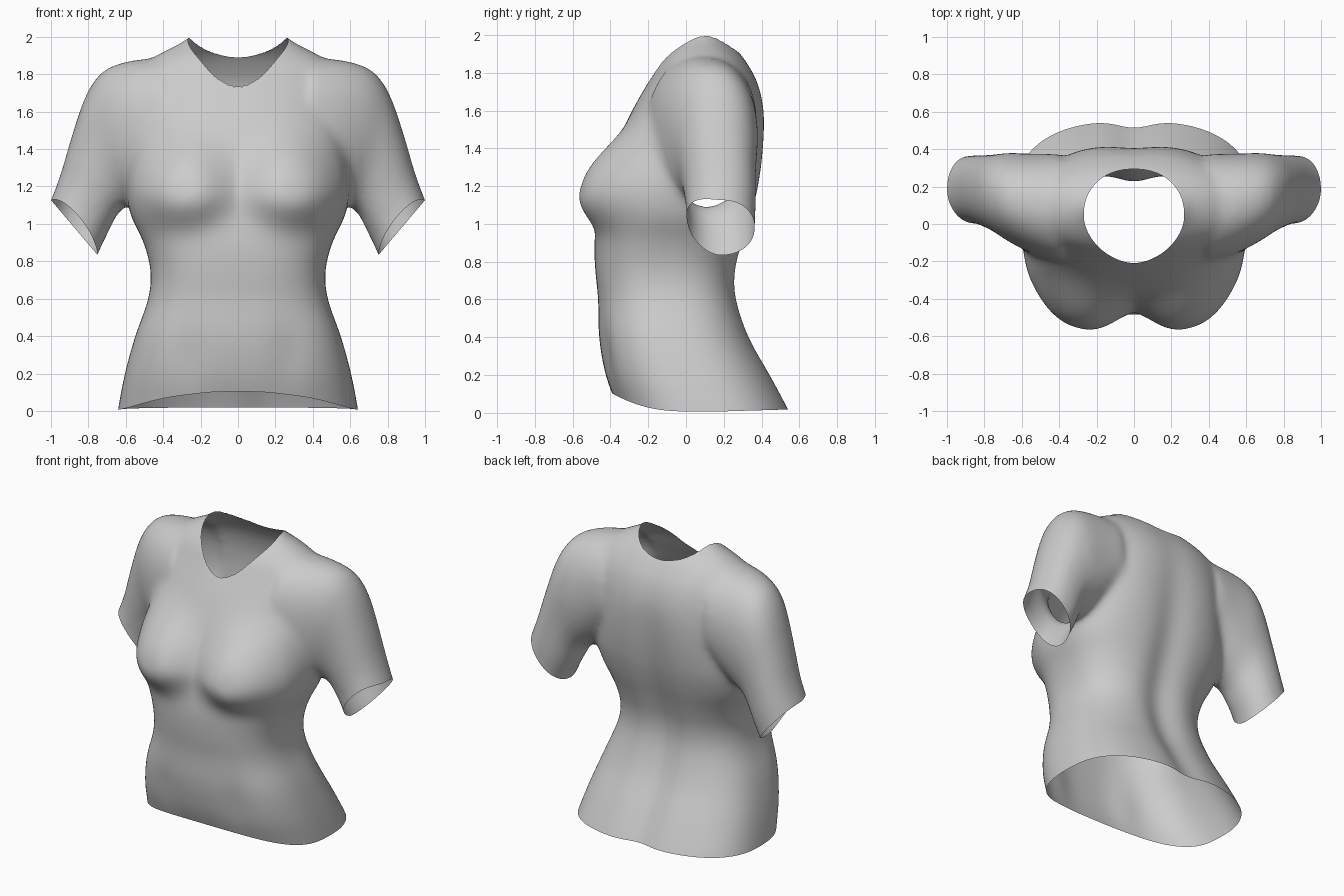
import bpy, bmesh, math
from mathutils import Vector

cube = bpy.data.objects.get("Cube")
if cube:
    bpy.data.objects.remove(cube, do_unlink=True)

SEGMENTS = 64


def spline(rows, steps):
    """Catmull-Rom interpolation through rows of numbers."""
    pts = [Vector(r) for r in rows]
    out = []
    for i in range(len(pts) - 1):
        a, b = pts[max(i - 1, 0)], pts[i]
        c, d = pts[i + 1], pts[min(i + 2, len(pts) - 1)]
        for s in range(steps):
            t = s / steps
            out.append(b + 0.5 * t * ((c - a) + t * ((2 * a - 5 * b + 4 * c - d)
                       + t * (3 * (b - c) + d - a))))
    return out + [pts[-1]]


def superellipse(power):
    for i in range(SEGMENTS):
        a = 2 * math.pi * i / SEGMENTS
        c, s = math.cos(a), math.sin(a)
        yield (math.copysign(abs(c) ** (2 / power), c),
               math.copysign(abs(s) ** (2 / power), s))


def loft(bm, rings):
    """Closed tube through a list of rings of points."""
    loops = [[bm.verts.new(p) for p in ring] for ring in rings]
    faces = [bm.faces.new(loops[0]), bm.faces.new(loops[-1])]
    for lo, hi in zip(loops, loops[1:]):
        for i in range(SEGMENTS):
            j = (i + 1) % SEGMENTS
            faces.append(bm.faces.new((lo[i], lo[j], hi[j], hi[i])))
    bmesh.ops.recalc_face_normals(bm, faces=faces)


def bell(x, centre, width):
    return math.exp(-((x - centre) / width) ** 2)


def clamp(t):
    return max(0, min(1, t))


# Torso sections: height, half width, front y, back y
TORSO = [(-0.12, 0.66, -0.32, 0.61), (0.02, 0.64, -0.36, 0.55), (0.2, 0.605, -0.425, 0.455),
         (0.4, 0.55, -0.46, 0.345), (0.6, 0.48, -0.465, 0.28), (0.75, 0.468, -0.48, 0.275),
         (0.9, 0.505, -0.485, 0.31), (1.05, 0.575, -0.465, 0.355), (1.2, 0.6, -0.44, 0.39),
         (1.4, 0.59, -0.375, 0.415), (1.6, 0.58, -0.285, 0.42), (1.75, 0.56, -0.2, 0.385),
         (1.85, 0.51, -0.145, 0.33), (1.91, 0.42, -0.1, 0.285), (1.97, 0.305, -0.045, 0.225),
         (2.04, 0.22, 0.0, 0.18), (2.12, 0.17, 0.03, 0.15)]
# Sleeve sections: upper x, z, lower x, z, front y, back y
SLEEVE = [(0.4, 1.885, 0.38, 1.25, -0.2, 0.37), (0.56, 1.875, 0.51, 1.14, -0.16, 0.375),
          (0.71, 1.825, 0.6, 1.09, -0.1, 0.38), (0.805, 1.705, 0.645, 1.05, -0.05, 0.375),
          (0.88, 1.5, 0.675, 0.99, -0.02, 0.37), (0.945, 1.28, 0.715, 0.91, 0.0, 0.37),
          (1.0, 1.13, 0.75, 0.835, 0.0, 0.365), (1.06, 0.99, 0.8, 0.7, 0.0, 0.36)]

bm = bmesh.new()
rings = []
for z, w, front, back in spline(TORSO, 4):
    mid, depth = (front + back) / 2, (back - front) / 2
    power = 2.6 - 0.45 * clamp((z - 1.2) / 0.4)
    rings.append([(w * c, mid + depth * s, z) for c, s in superellipse(power)])
loft(bm, rings)

for side in (-1, 1):
    rings = []
    for ux, uz, lx, lz, front, back in spline(SLEEVE, 4):
        rings.append([(side * (ux + lx + (ux - lx) * c) / 2,
                       (front + back + (back - front) * s) / 2,
                       (uz + lz + (uz - lz) * c) / 2) for c, s in superellipse(2.15)])
    loft(bm, rings)

# Fuse torso and sleeves into one smooth skin
mesh = bpy.data.meshes.new("shirt_form")
bm.to_mesh(mesh)
bm.free()
form = bpy.data.objects.new("shirt_form", mesh)
bpy.context.collection.objects.link(form)
remesh = form.modifiers.new("fuse", 'REMESH')
remesh.mode = 'VOXEL'
remesh.voxel_size = 0.018
soften = form.modifiers.new("soften", 'SMOOTH')
soften.factor = 0.5
soften.iterations = 22
graph = bpy.context.evaluated_depsgraph_get()
skin = bpy.data.meshes.new_from_object(form.evaluated_get(graph))
bpy.data.objects.remove(form, do_unlink=True)

bm = bmesh.new()
bm.from_mesh(skin)

# Bust, belly, spine groove and shoulder blades
for v in bm.verts:
    x, y, z = abs(v.co.x), v.co.y, v.co.z
    if y < 0 and x < 0.66:
        fade = clamp(-y / 0.22)
        across = (x - 0.3) / (0.24 if x < 0.3 else 0.26)
        upward = (z - 1.18) / (0.18 if z < 1.18 else 0.27)
        v.co.y -= 0.135 * fade * math.exp(-math.hypot(across, upward) ** 2.8)
        v.co.y += 0.015 * fade * bell(x, 0.27, 0.1) * bell(z, 0.3, 0.2)
    elif y > 0.15 and x < 0.6:
        fade = clamp((y - 0.15) / 0.1)
        v.co.y -= 0.045 * fade * bell(x, 0, 0.12) * bell(z, 0.5, 1)
        v.co.y += 0.008 * fade * bell(x, 0.3, 0.15) * bell(z, 1.45, 0.25)
bmesh.ops.smooth_vert(bm, verts=bm.verts, factor=0.5, use_axis_x=True,
                      use_axis_y=True, use_axis_z=True)


def cut(region, point, normal, lift):
    """Trim the chosen region; lift shears it so that a plane cuts a curve."""
    faces = [f for f in bm.faces if region(f.calc_center_median())]
    geom = set(faces)
    for f in faces:
        geom.update(f.verts)
        geom.update(f.edges)
    for v in bm.verts:
        v.co.z -= lift(v.co)
    bmesh.ops.bisect_plane(bm, geom=list(geom), plane_co=point, plane_no=normal,
                           clear_outer=True)
    for v in bm.verts:
        v.co.z += lift(v.co)


def hem_height(co):
    return 0.008 + 0.095 * (max(0, -co.y) / 0.39) ** 2.3 + 0.03 * max(0, co.y - 0.2)


def cuff_rise(co):
    return 0.09 * clamp((0.18 - co.y) / 0.18) ** 1.5


def neck_wall(co):
    power = 1.8 if co.y < 0.04 else 2.2
    r = (abs(co.x) / 0.265) ** power + (abs(co.y - 0.04) / 0.253) ** power
    return 8 * (r ** (1 / power) - 1)


# Hem, sleeve and neck openings
cut(lambda c: c.z < 0.4, (0, 0, 0), (0, 0, -1), hem_height)
for side in (-1, 1):
    cut(lambda c: c.x * side > 0.6 and c.z > 0.6,
        (0.875 * side, 0, 0.98), (0.763 * side, 0, -0.647), cuff_rise)
cut(lambda c: c.z > 1.5, (0, 0, 1.87), (0, 0, 1), neck_wall)

bm.to_mesh(skin)
bm.free()
skin.name = "shirt"
shirt = bpy.data.objects.new("shirt", skin)
bpy.context.collection.objects.link(shirt)

# Plain grey cloth
cloth = bpy.data.materials.new("grey_cloth")
cloth.use_nodes = True
colour = (0.6, 0.6, 0.6, 1)
cloth.diffuse_color = colour
cloth.node_tree.nodes["Principled BSDF"].inputs["Base Color"].default_value = colour
skin.materials.clear()
skin.materials.append(cloth)

bpy.ops.object.select_all(action='DESELECT')
shirt.select_set(True)
bpy.context.view_layer.objects.active = shirt
bpy.ops.object.shade_smooth_by_angle(angle=math.radians(60))
